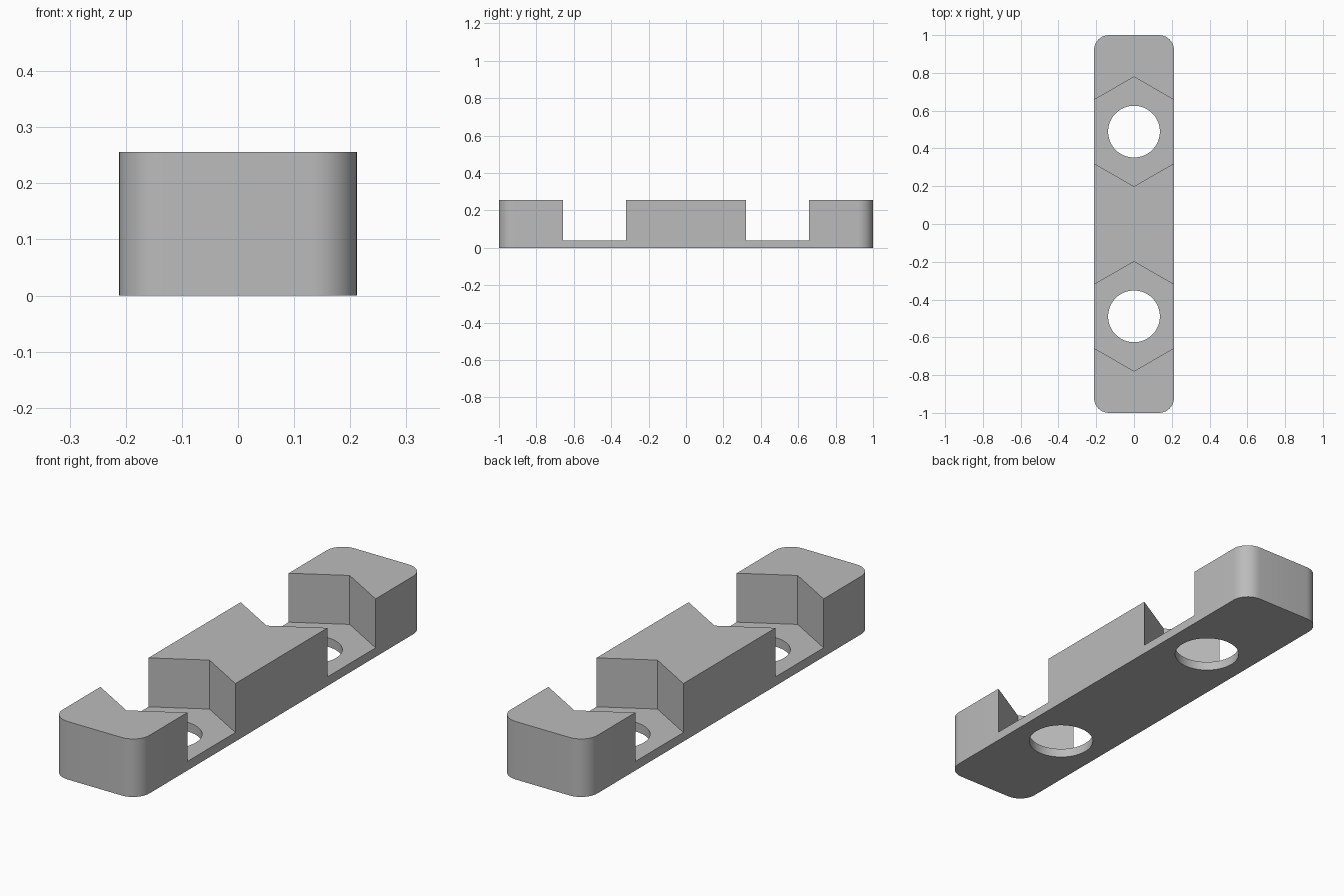
import bpy
import bmesh
import math

# Main dimensions
WIDTH, LENGTH, HEIGHT = 0.424, 2.0, 0.256
CORNER = 0.08
FLOOR = 0.04
POCKET_Y, POCKET_R, HOLE_R = 0.489, 0.29, 0.137

old = bpy.data.objects.get("Cube")
if old:
    bpy.data.objects.remove(old, do_unlink=True)

grey = bpy.data.materials.new("plain grey")
grey.use_nodes = True
grey.diffuse_color = (0.5, 0.5, 0.5, 1)
grey.node_tree.nodes["Principled BSDF"].inputs["Base Color"].default_value = (0.5, 0.5, 0.5, 1)


def prism(name, sides, radius, y, bottom, top):
    """Upright prism used as a cutter, with a corner pointing along y."""
    bpy.ops.mesh.primitive_cylinder_add(
        vertices=sides, radius=radius, depth=top - bottom,
        location=(0, y, (top + bottom) / 2))
    obj = bpy.context.object
    obj.name = name
    obj.data.materials.append(grey)
    obj.hide_render = True
    return obj


# Bar with rounded upright corners
bm = bmesh.new()
bmesh.ops.create_cube(bm, size=1)
for v in bm.verts:
    v.co.x *= WIDTH
    v.co.y *= LENGTH
    v.co.z = (v.co.z + 0.5) * HEIGHT
upright = [e for e in bm.edges if abs(e.verts[0].co.z - e.verts[1].co.z) > 0.1]
bmesh.ops.bevel(bm, geom=upright, offset=CORNER, segments=10,
                profile=0.5, affect='EDGES')
mesh = bpy.data.meshes.new("holder_bar")
bm.to_mesh(mesh)
bm.free()
mesh.materials.append(grey)
bar = bpy.data.objects.new("holder_bar", mesh)
bpy.context.collection.objects.link(bar)

# Hexagonal nut pockets and round through holes
cutters = []
for side, y in (("front", -POCKET_Y), ("back", POCKET_Y)):
    cutters.append(prism(side + "_pocket_cutter", 6, POCKET_R, y, FLOOR, HEIGHT + 0.1))
    cutters.append(prism(side + "_hole_cutter", 64, HOLE_R, y, -0.1, HEIGHT + 0.2))

bpy.ops.object.select_all(action='DESELECT')
bpy.context.view_layer.objects.active = bar
bar.select_set(True)
for cutter in cutters:
    cut = bar.modifiers.new(cutter.name, 'BOOLEAN')
    cut.operation = 'DIFFERENCE'
    cut.solver = 'EXACT'
    cut.object = cutter
    bpy.ops.object.modifier_apply(modifier=cut.name)
for cutter in cutters:
    bpy.data.objects.remove(cutter, do_unlink=True)

# Smooth corners and hole walls, crisp edges elsewhere
bpy.ops.object.shade_smooth_by_angle(angle=math.radians(30))
